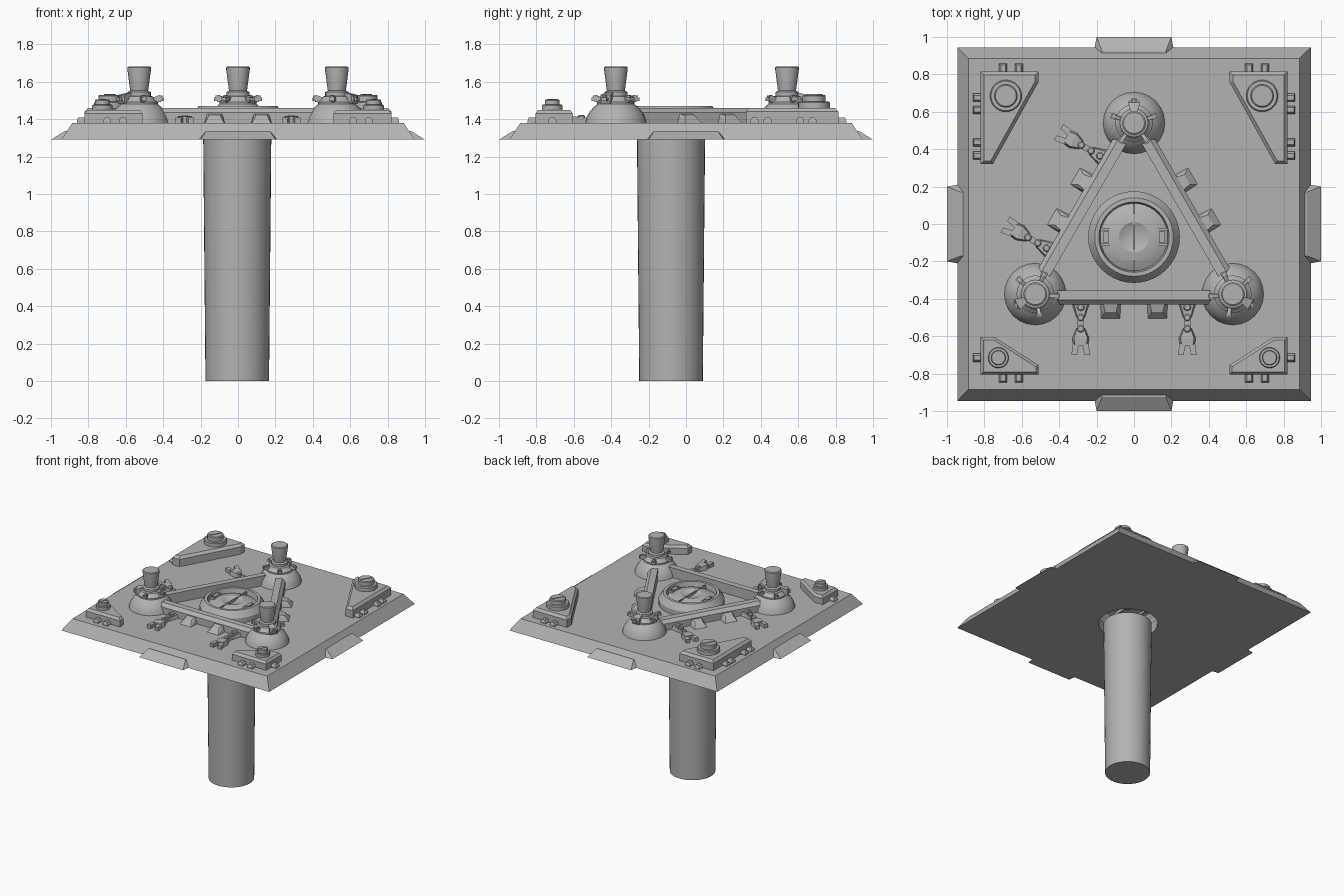
import bpy, bmesh, math
from mathutils import Matrix, Vector

cube = bpy.data.objects.get("Cube")
if cube:
    bpy.data.objects.remove(cube, do_unlink=True)

grey = bpy.data.materials.new("plain_grey")
grey.use_nodes = True
grey.diffuse_color = (0.45, 0.45, 0.45, 1)
for node in grey.node_tree.nodes:
    if node.type == 'BSDF_PRINCIPLED':
        node.inputs["Base Color"].default_value = grey.diffuse_color

DECK = 1.38
HUB = Matrix.Translation((0, -0.07, DECK))


def turn(degrees):
    return Matrix.Rotation(math.radians(degrees), 4, 'Z')


def finish(name, bm, matrix=None, smooth=False):
    bmesh.ops.recalc_face_normals(bm, faces=bm.faces)
    mesh = bpy.data.meshes.new(name)
    bm.to_mesh(mesh)
    bm.free()
    mesh.materials.append(grey)
    if smooth:
        mesh.shade_smooth()
        mesh.set_sharp_from_angle(angle=math.radians(32))
    obj = bpy.data.objects.new(name, mesh)
    bpy.context.collection.objects.link(obj)
    if matrix:
        obj.matrix_world = matrix
    return obj


def hull(name, points, matrix=None):
    bm = bmesh.new()
    for p in points:
        bm.verts.new(p)
    bmesh.ops.convex_hull(bm, input=bm.verts)
    bmesh.ops.dissolve_limit(bm, angle_limit=0.01, verts=bm.verts, edges=bm.edges)
    return finish(name, bm, matrix)


def box(name, x, y, z, matrix=None):
    return hull(name, [(a, b, c) for a in x for b in y for c in z], matrix)


def lathe(name, profile, matrix, steps=32):
    bm = bmesh.new()
    verts = [bm.verts.new((r, 0, z)) for r, z in profile]
    edges = [bm.edges.new(pair) for pair in zip(verts, verts[1:])]
    bmesh.ops.spin(bm, geom=verts + edges, cent=(0, 0, 0), axis=(0, 0, 1),
                   angle=math.tau, steps=steps)
    bmesh.ops.remove_doubles(bm, verts=bm.verts, dist=0.0002)
    return finish(name, bm, matrix, True)


def prism(name, outline, z0, z1, z2, inset):
    # straight walls with a sloped shoulder and a flat top
    bm = bmesh.new()
    face = bm.faces.new([bm.verts.new((x, y, z0)) for x, y in outline])
    face.normal_update()
    if face.normal.z < 0:
        face.normal_flip()
    top = bmesh.ops.extrude_face_region(bm, geom=[face], use_keep_orig=True)["geom"]
    bmesh.ops.translate(bm, vec=(0, 0, z1 - z0),
                        verts=[v for v in top if isinstance(v, bmesh.types.BMVert)])
    lid = [f for f in top if isinstance(f, bmesh.types.BMFace)][0]
    lid.normal_update()
    bmesh.ops.recalc_face_normals(bm, faces=bm.faces)
    bmesh.ops.inset_region(bm, faces=[lid], thickness=inset, use_even_offset=True)
    for v in lid.verts:
        v.co.z = z2
    return finish(name, bm)


# Platform with a round opening under the hatch
w, t = 0.945, 0.885
platform = hull("platform", [(a * s, b * s, z) for s, z in ((w, 1.29), (t, DECK))
                             for a in (1, -1) for b in (1, -1)])
cutter = lathe("opening_cutter", [(0, -0.2), (0.225, -0.2), (0.225, 0.1), (0, 0.1)], HUB)
cutter.hide_render = True
cutter.hide_viewport = True
cut = platform.modifiers.new("opening", 'BOOLEAN')
cut.object = cutter
cut.solver = 'EXACT'
bpy.context.view_layer.objects.active = platform
bpy.ops.object.modifier_apply(modifier=cut.name)
bpy.data.objects.remove(cutter, do_unlink=True)

# Column
lathe("column", [(0, 0), (0.17, 0), (0.182, 1.29), (0, 1.29)],
      Matrix.Translation((-0.004, -0.08, 0)), 40)

# Sloped tabs in the middle of each side
for i in range(4):
    hull("edge_tab", [p for s in (1, -1) for p in (
        (s * 0.2, -1, 1.29), (s * 0.21, -0.945, 1.29), (s * 0.17, -0.925, 1.337),
        (s * 0.17, -0.91, 1.337), (s * 0.17, -0.9, 1.3))], turn(90 * i))


# Corner pods with side ribs and a round cap
def rib(x, y, outward):
    angle = math.degrees(math.atan2(outward[1], outward[0]))
    hull("pod_rib", [(d, s * h, z) for s in (1, -1) for d, h, z in (
        (-0.01, 0.022, 0), (-0.01, 0.022, 0.012), (-0.01, 0.012, 0.028),
        (0.042, 0.022, 0), (0.042, 0.022, 0.012), (0.035, 0.012, 0.028))],
        Matrix.Translation((x, y, DECK)) @ turn(angle))


def cap(x, y, z, r, h):
    place = Matrix.Translation((x, y, z))
    lathe("pod_cap", [(r, -0.01), (r, 0.4 * h), (0.93 * r, 0.5 * h), (0.72 * r, 0.5 * h),
                      (0.72 * r, 0.92 * h), (0.65 * r, h), (0, h)], place)
    box("cap_slot_bar", (-0.1 * r, 0.1 * r), (-0.55 * r, 0.55 * r), (0.9 * h, 1.06 * h),
        place @ turn(-30))


for s in (1, -1):
    prism("back_pod", [(s * x, y) for x, y in (
        (0.82, 0.815), (0.51, 0.815), (0.51, 0.76), (0.755, 0.32), (0.82, 0.32))],
        DECK, 1.44, 1.46, 0.018)
    prism("front_pod", [(s * x, y) for x, y in (
        (0.82, -0.605), (0.745, -0.605), (0.51, -0.755), (0.51, -0.805), (0.82, -0.805))],
        DECK, 1.43, 1.45, 0.015)
    cap(s * 0.685, 0.685, 1.46, 0.085, 0.07)
    cap(s * 0.725, -0.715, 1.45, 0.055, 0.055)
    for y in (0.676, 0.61, 0.436, 0.366, -0.715):
        rib(s * 0.82, y, (s, 0))
    for x in (0.7, 0.615):
        rib(s * x, 0.815, (0, 1))
        rib(s * x, -0.805, (0, -1))

# Central hatch: rim, shallow lid, seam and two latches
lathe("hatch", [(0.245, 0), (0.245, 0.04), (0.235, 0.055), (0.21, 0.09), (0.188, 0.09),
                (0.18, 0.05), (0.15, 0.064), (0.12, 0.073), (0.08, 0.078),
                (0.06, 0.068), (0.03, 0.062), (0, 0.06)], HUB, 40)
box("hatch_seam", (-0.005, 0.005), (-0.18, 0.18), (0.05, 0.08), HUB)
for s in (1, -1):
    place = HUB @ Matrix.Diagonal((s, 1, 1, 1))
    box("hatch_latch", (0.135, 0.165), (-0.03, 0.03), (0.05, 0.082), place)
    for y in (-0.04, 0.04):
        box("latch_foot", (0.13, 0.18), (y - 0.008, y + 0.008), (0.05, 0.076), place)


# Gripping arm lying on the deck, pointing away from the frame
def arm(place):
    box("arm_spine", (-0.016, 0.016), (-0.56, -0.32), (0, 0.028), place)
    hull("arm_root", [(s * x, y, z) for s in (1, -1) for x, y, z in (
        (0.045, -0.33, 0), (0.045, -0.36, 0), (0.022, -0.43, 0),
        (0.035, -0.33, 0.03), (0.035, -0.36, 0.03), (0.018, -0.43, 0.02))], place)
    hull("arm_wrist", [(s * x, y, z) for s in (1, -1) for x, y, z in (
        (0.024, -0.49, 0), (0.045, -0.54, 0), (0.04, -0.58, 0),
        (0.018, -0.49, 0.03), (0.036, -0.54, 0.036), (0.03, -0.58, 0.034))], place)
    for s in (1, -1):
        hull("arm_claw", [(s * x, y, z) for z in (0, 0.03) for x, y in (
            (0.008, -0.57), (0.042, -0.57), (0.05, -0.63), (0.02, -0.63))], place)
    for y in (-0.375, -0.43, -0.49):
        lathe("arm_joint", [(0.02, 0), (0.02, 0.036), (0.014, 0.042), (0, 0.042)],
              place @ Matrix.Translation((0, y, 0)), 12)


# Triangular frame, one beam per side, with braces and arms
for angle in (0, 120, -120):
    side = HUB @ turn(angle)
    hull("frame_beam", [(x, y, z) for x in (-0.46, 0.46) for y, z in (
        (-0.285, 0), (-0.285, 0.08), (-0.335, 0.08), (-0.36, 0.055), (-0.36, 0))], side)
    for s in (1, -1):
        hull("frame_brace", [(s * x, y, z) for x, y, z in (
            (0.07, -0.35, 0), (0.18, -0.35, 0), (0.085, -0.35, 0.05), (0.165, -0.35, 0.05),
            (0.075, -0.435, 0), (0.175, -0.435, 0), (0.095, -0.4, 0.038),
            (0.155, -0.4, 0.038))], side)
        if angle != 120:
            arm(side @ Matrix.Translation((s * 0.285, 0, 0)))

# Corner turrets: domed base, neck, flared cup and five clips
for angle in (0, 120, -120):
    turret = HUB @ turn(angle) @ Matrix.Translation((0, 0.61, 0))
    lathe("turret", [(0.165, 0), (0.157, 0.03), (0.14, 0.06), (0.118, 0.085), (0.1, 0.1),
                     (0.1, 0.112), (0.085, 0.122), (0.075, 0.14), (0.062, 0.145),
                     (0.062, 0.165), (0.048, 0.172), (0.05, 0.185), (0.063, 0.285),
                     (0.063, 0.297), (0.056, 0.302), (0, 0.302)], turret, 24)
    for i in range(5):
        place = turret @ turn(72 * i)
        hull("turret_clip", [(s * x, y, z) for s in (1, -1) for x, y, z in (
            (0.01, 0.06, 0.105), (0.01, 0.06, 0.13), (0.01, 0.115, 0.112),
            (0.01, 0.125, 0.145), (0.01, 0.108, 0.148))], place)
        box("clip_tip", (-0.016, 0.016), (0.1, 0.13), (0.118, 0.136), place)
    hull("turret_sight", [(s * x, y, z) for s in (1, -1) for x, y, z in (
        (0.015, 0.05, 0.13), (0.015, 0.05, 0.165), (0.032, 0.11, 0.1),
        (0.032, 0.11, 0.15), (0.022, 0.12, 0.13))], turret)
